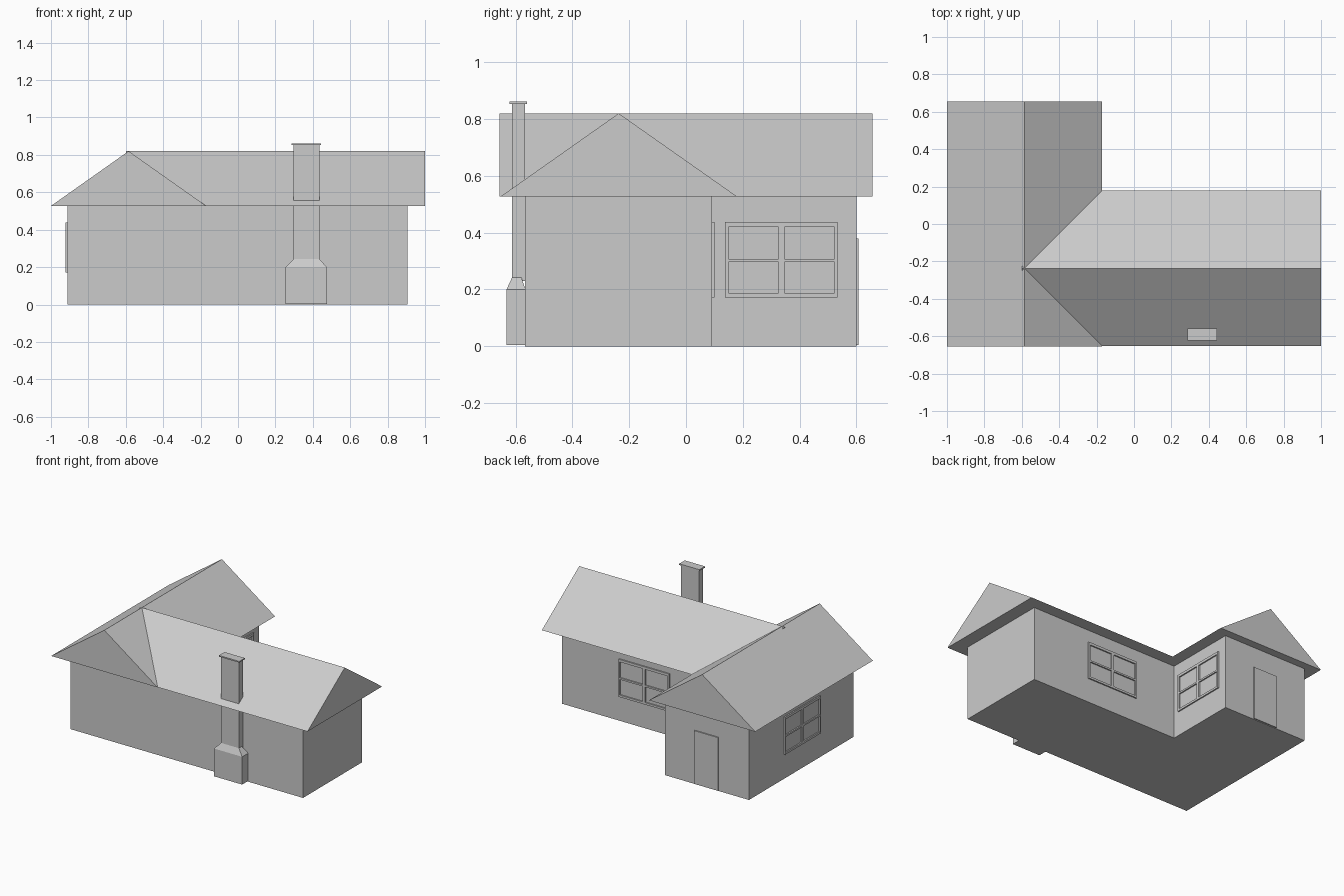
import bpy, bmesh
from mathutils import Matrix
from math import radians

if "Cube" in bpy.data.objects:
    bpy.data.objects.remove(bpy.data.objects["Cube"])


def make(name, build):
    bm = bmesh.new()
    build(bm)
    bmesh.ops.recalc_face_normals(bm, faces=bm.faces)
    me = bpy.data.meshes.new(name)
    bm.to_mesh(me)
    bm.free()
    ob = bpy.data.objects.new(name, me)
    bpy.context.collection.objects.link(ob)
    return ob


def prism(bm, pts, offset):
    """Close a planar outline and extrude it by an offset vector."""
    face = bm.faces.new([bm.verts.new(p) for p in pts])
    new = bmesh.ops.extrude_face_region(bm, geom=[face], use_keep_orig=True)['geom']
    bmesh.ops.translate(bm, vec=offset, verts=[v for v in new if isinstance(v, bmesh.types.BMVert)])


def box(bm, x0, x1, y0, y1, z0, z1):
    prism(bm, [(x0, y0, z0), (x1, y0, z0), (x1, y1, z0), (x0, y1, z0)], (0, 0, z1 - z0))


# L-shaped walls
L, R, F, B = -0.912, 0.905, -0.567, 0.6
IX, IY = -0.256, 0.092
EAVE, RIDGE = 0.527, 0.82
plan = [(L, F), (R, F), (R, IY), (IX, IY), (IX, B), (L, B)]
make("walls", lambda bm: prism(bm, [(x, y, 0) for x, y in plan], (0, 0, EAVE)))

# Two crossing gable roofs
make("roof_left_wing", lambda bm: prism(
    bm, [(-1, -0.656, EAVE), (-0.17, -0.656, EAVE), (-0.585, -0.656, RIDGE)], (0, 1.312, 0)))
make("roof_main_wing", lambda bm: prism(
    bm, [(1, -0.653, EAVE), (1, 0.18, EAVE), (1, -0.237, RIDGE)], (-1.6, 0, 0)))


# Chimney: base, tapered shoulder, stack and cap
def chimney(bm):
    box(bm, 0.255, 0.475, -0.632, -0.56, 0.004, 0.2)
    low = [bm.verts.new(p) for p in ((0.255, -0.632, 0.2), (0.475, -0.632, 0.2),
                                     (0.475, -0.565, 0.2), (0.255, -0.565, 0.2))]
    top = [bm.verts.new(p) for p in ((0.297, -0.612, 0.243), (0.435, -0.612, 0.243),
                                     (0.435, -0.58, 0.243), (0.297, -0.58, 0.243))]
    for i in range(4):
        j = (i + 1) % 4
        bm.faces.new((low[i], low[j], top[j], top[i]))
    bm.faces.new(top)
    box(bm, 0.297, 0.435, -0.612, -0.567, 0.23, 0.855)
    box(bm, 0.287, 0.445, -0.622, -0.56, 0.853, 0.862)


make("chimney", chimney)


# Four-pane window, built in local x/z with its front facing -y
def window(name, loc, angle):
    def build(bm):
        h = 0.198
        zs = [(0.172, 0.187), (0.296, 0.308), (0.42, 0.438)]
        for x0, x1 in ((-h, -h + 0.011), (-0.01, 0.01), (h - 0.011, h)):
            box(bm, x0, x1, -0.009, 0.004, zs[0][0], zs[-1][1])
        for z0, z1 in zs:
            box(bm, -h, h, -0.009, 0.004, z0, z1)
    ob = make(name, build)
    ob.matrix_world = Matrix.Translation(loc) @ Matrix.Rotation(radians(angle), 4, 'Z')


window("window_left", (L, 0.01, 0), -90)
window("window_inner", (IX, 0.336, 0), 90)
window("window_back", (0.26, IY, 0), 180)

# Back door
make("door", lambda bm: box(bm, -0.675, -0.488, B - 0.01, B + 0.008, 0.004, 0.38))
